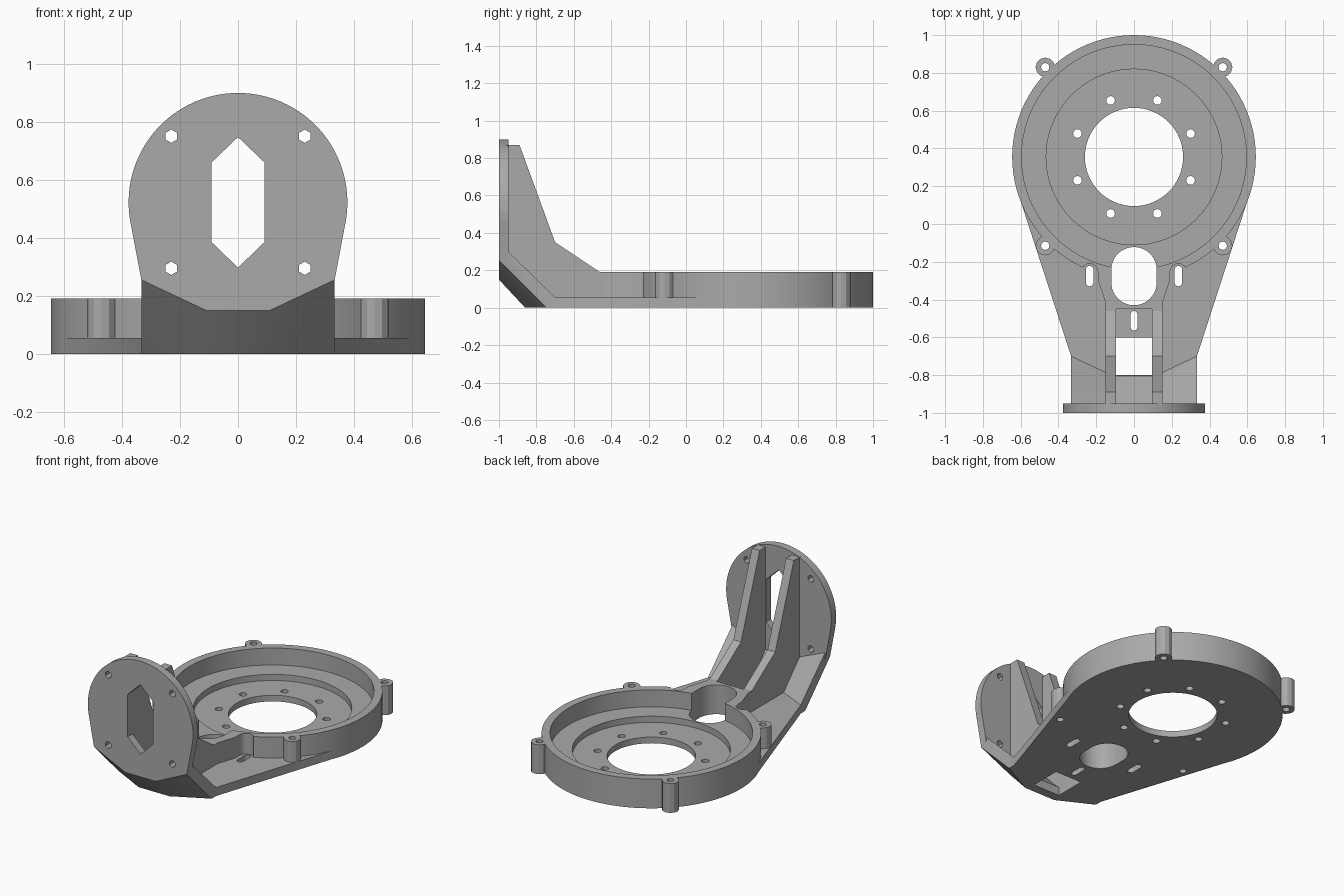
import bpy, bmesh, math
from mathutils import Vector

if "Cube" in bpy.data.objects:
    bpy.data.objects.remove(bpy.data.objects["Cube"])

RING = (0, 0.355)


def finish(bm, name):
    bmesh.ops.recalc_face_normals(bm, faces=bm.faces)
    me = bpy.data.meshes.new(name)
    bm.to_mesh(me)
    bm.free()
    ob = bpy.data.objects.new(name, me)
    bpy.context.collection.objects.link(ob)
    return ob


def prism(name, pts, lo, hi, axis='z'):
    """Extrude a 2D outline from lo to hi along an axis."""
    place = {'x': lambda a, b: (lo, a, b), 'y': lambda a, b: (a, lo, b),
             'z': lambda a, b: (a, b, lo)}[axis]
    step = Vector([(hi - lo) * (axis == c) for c in 'xyz'])
    bm = bmesh.new()
    f = bm.faces.new([bm.verts.new(place(*p)) for p in pts])
    ext = bmesh.ops.extrude_face_region(bm, geom=[f])
    bmesh.ops.translate(bm, vec=step, verts=[v for v in ext['geom'] if isinstance(v, bmesh.types.BMVert)])
    return finish(bm, name)


def hull(name, pts):
    bm = bmesh.new()
    for p in pts:
        bm.verts.new(p)
    bmesh.ops.convex_hull(bm, input=bm.verts)
    bmesh.ops.dissolve_limit(bm, angle_limit=0.02, verts=bm.verts, edges=bm.edges)
    return finish(bm, name)


def arc(c, r, a0, a1, n):
    return [(c[0] + r * math.cos(math.radians(a0 + (a1 - a0) * i / n)),
             c[1] + r * math.sin(math.radians(a0 + (a1 - a0) * i / n))) for i in range(n + 1)]


def circle(c, r, n, start=0):
    return arc(c, r, start, start + 360, n)[:-1]


def capsule(x, y0, y1, r, n=8):
    return arc((x, y1 - r), r, 0, 180, n) + arc((x, y0 + r), r, 180, 360, n)


parts, cuts = [], []

# base plate: round end tapering to the front
parts.append(prism("base_plate", arc(RING, 0.643, -18, 198, 60) +
                   [(-0.333, -0.70), (-0.333, -0.745), (-0.11, -0.86),
                    (0.11, -0.86), (0.333, -0.745), (0.333, -0.70)], 0, 0.055))
# round housing
parts.append(prism("ring_housing", circle(RING, 0.645, 96), 0, 0.19))
# raised block around the cable opening
half = [(0.15, -0.45), (0.15, -0.42), (0.19, -0.30), (0.19, -0.18)]
parts.append(prism("opening_block", half + [(-x, y) for x, y in reversed(half)], 0.02, 0.19))
# upright motor flange
parts.append(prism("flange", arc((0, 0.522), 0.377, -11.8, 191.8, 60) +
                   [(-0.333, 0.255), (-0.11, 0.15), (0.11, 0.15), (0.333, 0.255)], -1, -0.95, 'y'))
# slanted slab joining plate and flange, with oblique corners
mid = [(-1, 0.15), (-0.86, 0), (-0.805, 0.055), (-0.95, 0.205)]
side = [(-1, 0.255), (-0.745, 0), (-0.70, 0.055), (-0.95, 0.30)]
parts.append(hull("slanted_middle", [(x, *p) for x in (-0.11, 0.11) for p in mid]))
for s in (-1, 1):
    parts.append(hull("slanted_corner", [(s * 0.11, *p) for p in mid] + [(s * 0.333, *p) for p in side]))
    # support ribs
    parts.append(prism("rib", [(-0.96, 0.87), (-0.89, 0.87), (-0.70, 0.35), (-0.46, 0.19), (-0.40, 0.19),
                               (-0.40, 0.03), (-0.80, 0.03), (-0.96, 0.19)],
                       *sorted((s * 0.095, s * 0.15)), 'x'))
    # screw lugs on the housing
    for y in (0.83, -0.115):
        parts.append(prism("lug", circle((s * 0.47, y), 0.051, 12), 0, 0.19))
        cuts.append(prism("lug_hole", circle((s * 0.47, y), 0.022, 12), -0.1, 0.3))
    # slots beside the opening, with clearance above the plate
    cuts.append(prism("side_slot", capsule(s * 0.235, -0.33, -0.222, 0.02), -0.1, 0.3))
    cuts.append(prism("slot_clearance", capsule(s * 0.235, -0.38, -0.21, 0.044), 0.055, 0.3))
    # flange screw holes
    for z in (0.75, 0.295):
        cuts.append(prism("flange_hole", circle((s * 0.23, z), 0.023, 6, 30), -1.1, -0.9, 'y'))

# housing interior, recess and central bore
cuts.append(prism("interior", circle(RING, 0.595, 96), 0.08, 0.3))
cuts.append(prism("recess", circle(RING, 0.465, 80), 0.04, 0.3))
cuts.append(prism("bore", circle(RING, 0.26, 64), -0.1, 0.3))
for i in range(8):
    a = math.radians(22.5 + 45 * i)
    c = (0.324 * math.cos(a), RING[1] + 0.324 * math.sin(a))
    cuts.append(prism("bore_screw", circle(c, 0.023, 12), -0.1, 0.3))
# cable opening, centre slot, front window, pointed flange window
cuts.append(prism("opening", capsule(0, -0.43, -0.122, 0.12, 20), -0.1, 0.3))
cuts.append(prism("centre_slot", capsule(0, -0.565, -0.46, 0.018), -0.1, 0.3))
cuts.append(prism("front_window", [(-0.095, -0.80), (0.095, -0.80), (0.095, -0.60), (-0.095, -0.60)], -0.1, 0.12))
cuts.append(prism("flange_window", [(0, 0.297), (0.091, 0.385), (0.091, 0.66), (0, 0.747),
                                    (-0.091, 0.66), (-0.091, 0.385)], -1.1, -0.9, 'y'))

# combine into one solid
body = parts[0]
body.name = "mounting_bracket"
for group, op in ((parts[1:], 'UNION'), (cuts, 'DIFFERENCE')):
    for ob in group:
        m = body.modifiers.new(ob.name, 'BOOLEAN')
        m.operation, m.solver, m.object = op, 'EXACT', ob
bpy.context.view_layer.update()
done = bpy.data.meshes.new_from_object(body.evaluated_get(bpy.context.evaluated_depsgraph_get()))
body.modifiers.clear()
body.data = done
for ob in parts[1:] + cuts:
    bpy.data.objects.remove(ob)

# colour and shading
grey = bpy.data.materials.new("grey")
grey.diffuse_color = (0.4, 0.4, 0.4, 1)
grey.use_nodes = True
grey.node_tree.nodes["Principled BSDF"].inputs["Base Color"].default_value = grey.diffuse_color
done.materials.clear()
done.materials.append(grey)
bpy.context.view_layer.objects.active = body
body.select_set(True)
bpy.ops.object.shade_smooth_by_angle(angle=math.radians(25))
